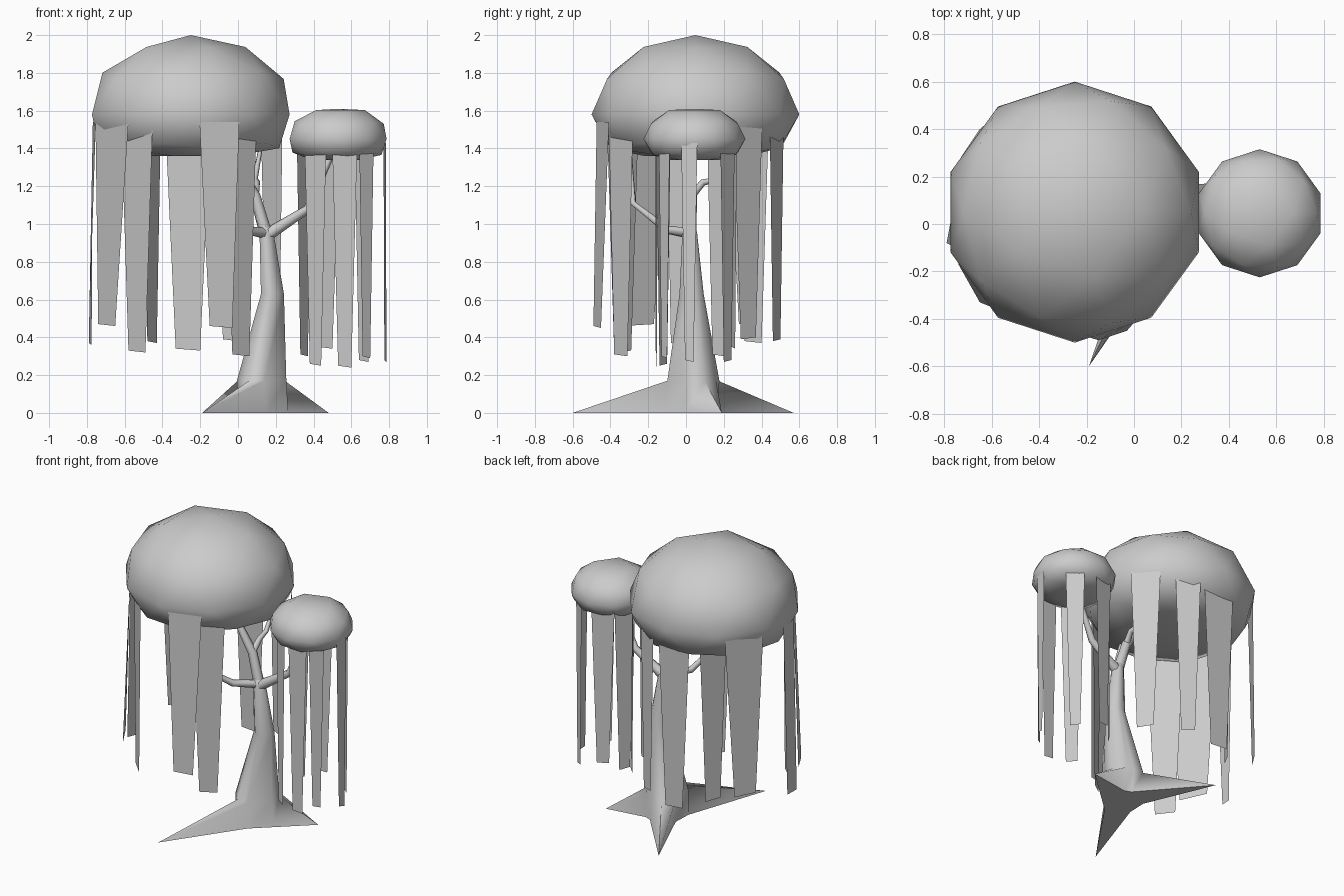
import bpy, bmesh, math
from mathutils import Vector

if "Cube" in bpy.data.objects:
    bpy.data.objects.remove(bpy.data.objects["Cube"])


def finish(name, bm, angle=None):
    me = bpy.data.meshes.new(name)
    bm.to_mesh(me)
    bm.free()
    ob = bpy.data.objects.new(name, me)
    bpy.context.collection.objects.link(ob)
    if angle:
        for p in me.polygons:
            p.use_smooth = True
        bpy.ops.object.select_all(action='DESELECT')
        ob.select_set(True)
        bpy.context.view_layer.objects.active = ob
        bpy.ops.object.shade_smooth_by_angle(angle=math.radians(angle))
    return ob


def loft(name, rings, caps=True):
    bm = bmesh.new()
    loops = [[bm.verts.new(p) for p in ring] for ring in rings]
    n = len(loops[0])
    for a, b in zip(loops, loops[1:]):
        for i in range(n):
            j = (i + 1) % n
            bm.faces.new((a[i], a[j], b[j], b[i]))
    if caps:
        bm.faces.new(loops[0][::-1])
        bm.faces.new(loops[-1])
    bmesh.ops.recalc_face_normals(bm, faces=bm.faces)
    return finish(name, bm, 70)


def canopy(name, c, r, up, down, lo, hi):
    # squashed icosphere with a flattened underside
    bm = bmesh.new()
    bmesh.ops.create_icosphere(bm, subdivisions=2, radius=1)
    for v in bm.verts:
        z = c[2] + v.co.z * (up if v.co.z > 0 else down)
        v.co = (c[0] + v.co.x * r, c[1] + v.co.y * r, min(hi, max(lo, z)))
    finish(name, bm, 80)


def strips(name, data, c, rmax, top, flare):
    # hanging tapered ribbons: bottom corners (x1, y1), (x2, y2) and bottom height;
    # the flared top is kept within the canopy radius
    bm = bmesh.new()
    for x1, y1, x2, y2, z in data:
        a, b = Vector((x1, y1, z)), Vector((x2, y2, z - 0.01))
        mid, half = (a + b) / 2, (b - a) / 2 * flare
        pts = [a, b]
        for p in (mid + half, mid - half):
            d = Vector((p.x - c[0], p.y - c[1]))
            if d.length > rmax:
                d = d.normalized() * rmax
            pts.append(Vector((c[0] + d.x, c[1] + d.y, top)))
        bm.faces.new([bm.verts.new(p) for p in pts])
    finish(name, bm)


def branch(name, path, radii, n=6):
    pts = [Vector(p) for p in path]
    rings = []
    for i, p in enumerate(pts):
        d = (pts[min(i + 1, len(pts) - 1)] - pts[max(i - 1, 0)]).normalized()
        u = d.cross(Vector((0.3, 1, 0))).normalized()
        w = d.cross(u)
        rings.append([p + (u * math.cos(t) + w * math.sin(t)) * radii[i]
                      for t in (2 * math.pi * k / n for k in range(n))])
    loft(name, rings)


# canopies
canopy("large_canopy", (-0.25, 0.05, 1.58), 0.55, 0.42, 0.34, 1.36, 2.0)
canopy("small_canopy", (0.53, 0.045, 1.45), 0.27, 0.18, 0.16, 1.34, 1.61)

# hanging foliage of the large canopy
strips("large_hanging_leaves", [
    (-0.15, -0.49, -0.03, -0.45, 0.46),
    (-0.03, -0.38, 0.06, -0.31, 0.31),
    (-0.58, -0.29, -0.49, -0.38, 0.33),
    (-0.74, -0.17, -0.65, -0.33, 0.47),
    (-0.79, -0.08, -0.775, 0.0, 0.37),
    (-0.73, 0.28, -0.65, 0.40, 0.47),
    (-0.48, 0.31, -0.43, 0.40, 0.38),
    (-0.33, 0.51, -0.20, 0.51, 0.34),
    (-0.08, 0.50, 0.00, 0.46, 0.39),
    (0.15, 0.37, 0.22, 0.29, 0.40)], (-0.25, 0.05), 0.525, 1.54, 1.85)

# hanging foliage of the small canopy
strips("small_hanging_leaves", [
    (0.53, -0.16, 0.60, -0.155, 0.25),
    (0.38, -0.10, 0.44, -0.14, 0.26),
    (0.775, -0.005, 0.785, 0.04, 0.28),
    (0.64, 0.24, 0.69, 0.20, 0.28),
    (0.42, 0.24, 0.50, 0.26, 0.35),
    (0.33, 0.14, 0.37, 0.20, 0.31),
    (0.66, -0.13, 0.70, -0.10, 0.30)], (0.53, 0.045), 0.255, 1.43, 1.9)

# trunk with three root spikes
ANG = [math.radians(a) for a in (24, 58, 78, 112, 150, 206, 244, 278, 346)]


def ring(x, y, z, r):
    return [(x + r * math.cos(a), y + r * math.sin(a), z) for a in ANG]


base = ring(0.13, 0.03, 0, 0.14)
base[0], base[3], base[6] = (0.48, 0.19, 0), (-0.19, 0.57, 0), (-0.19, -0.6, 0)
loft("trunk", [base, ring(0.12, 0.04, 0.17, 0.14), ring(0.18, 0.03, 0.63, 0.065),
               ring(0.15, 0.02, 0.95, 0.04), ring(0.14, 0.02, 0.99, 0.03)])

# branches
branch("right_branch", [(0.15, 0.02, 0.94), (0.37, 0.03, 1.08), (0.5, 0.04, 1.38)],
       [0.035, 0.024, 0.016])
branch("left_branch", [(0.15, 0.02, 0.95), (0.03, -0.1, 0.97), (-0.06, -0.28, 1.11),
                       (-0.15, -0.3, 1.4)], [0.03, 0.022, 0.016, 0.012])
branch("upper_branch", [(0.15, 0.02, 0.94), (0.09, 0.03, 1.15), (-0.08, 0.03, 1.42)],
       [0.035, 0.03, 0.018])
branch("upper_twig", [(0.09, 0.03, 1.15), (0.1, 0.09, 1.22), (0.09, 0.18, 1.24),
                      (0.13, 0.24, 1.46)], [0.022, 0.018, 0.016, 0.01])
